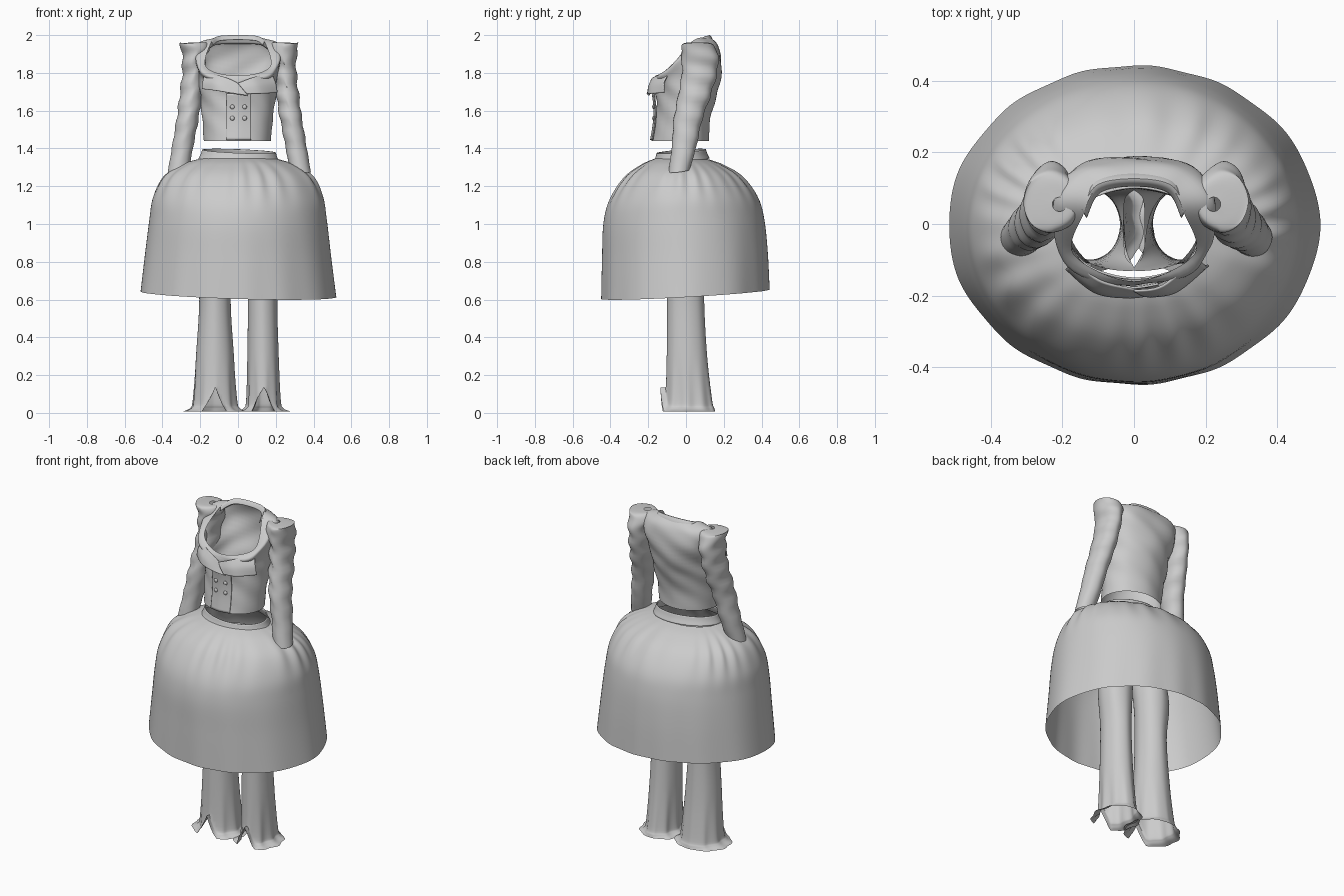
import bpy, math
from mathutils import Vector

if "Cube" in bpy.data.objects:
    bpy.data.objects.remove(bpy.data.objects["Cube"])

cloth = bpy.data.materials.new("grey_cloth")
cloth.use_nodes = True
cloth.diffuse_color = (0.6, 0.6, 0.6, 1)
bsdf = cloth.node_tree.nodes["Principled BSDF"]
bsdf.inputs["Base Color"].default_value = cloth.diffuse_color
bsdf.inputs["Roughness"].default_value = 0.8


def smooth_path(pts, steps, closed):
    """Resample a list of points with a Catmull-Rom spline."""
    pts, n, out = [Vector(p) for p in pts], len(pts), []
    get = (lambda i: pts[i % n]) if closed else (lambda i: pts[max(0, min(n - 1, i))])
    for i in range(n if closed else n - 1):
        a, b, c, d = (get(i + k) for k in (-1, 0, 1, 2))
        for s in range(steps):
            t = s / steps
            out.append(0.5 * (2 * b + (c - a) * t + (2 * a - 5 * b + 4 * c - d) * t ** 2
                              + (3 * b - a - 3 * c + d) * t ** 3))
    return out if closed else out + [pts[-1]]


def loft(name, rings, around=8, along=5, closed=True, warp=None, thickness=0):
    """Skin a smooth surface through rings of matching control points."""
    rows = [smooth_path(r, around, closed) for r in rings]
    cols = [smooth_path(c, along, False) for c in zip(*rows)]
    n, m = len(cols), len(cols[0])
    verts = [warp(p, i / n, j / (m - 1)) if warp else p
             for i, c in enumerate(cols) for j, p in enumerate(c)]
    faces = [(i * m + j, (i + 1) % n * m + j, (i + 1) % n * m + j + 1, i * m + j + 1)
             for i in range(n if closed else n - 1) for j in range(m - 1)]
    mesh = bpy.data.meshes.new(name)
    mesh.from_pydata(verts, [], faces)
    mesh.materials.append(cloth)
    obj = bpy.data.objects.new(name, mesh)
    bpy.context.collection.objects.link(obj)
    if thickness:
        mod = obj.modifiers.new("Thickness", "SOLIDIFY")
        mod.thickness, mod.offset = thickness, 0
    bpy.ops.object.select_all(action="DESELECT")
    obj.select_set(True)
    bpy.context.view_layer.objects.active = obj
    bpy.ops.object.shade_smooth_by_angle(angle=math.radians(50))
    return obj


def oval(cx, cy, z, rx, ry, start=0, count=8, lean=(0, 0)):
    """Ring from the front (-y) round through +x; lean tilts z over x and y."""
    pts = []
    for k in range(count):
        a = start + math.tau * k / count
        x, y = rx * math.sin(a), -ry * math.cos(a)
        pts.append((cx + x, cy + y, z + lean[0] * x + lean[1] * y))
    return pts


def symmetric(half):
    """Complete a ring from its +x half, front to back."""
    return half + [(-x, y, z) for x, y, z in half[-2:0:-1]]


# Gathered skirt with soft pleats fading from waist, and fluted hem
def pleats(p, u, v):
    a = u * math.tau
    gather = math.exp(-((v - 0.3) / 0.17) ** 2)
    fold = math.sin(23 * a + 2 * math.sin(3 * a)) * (0.6 + 0.4 * math.sin(5 * a))
    flute = math.sin(13 * a + 2 * math.sin(2 * a)) * max(0, v - 0.6)
    s = 1 + 0.022 * gather * fold + 0.012 * flute
    return Vector((p.x * s, p.y * s, p.z))


skirt_profile = [(1.345, -.025, .205, .14), (1.315, -.02, .30, .215), (1.25, -.015, .395, .31),
                 (1.14, -.013, .45, .39), (1.02, -.012, .47, .425), (0.84, -.006, .492, .438),
                 (0.628, -.003, .518, .445)]
loft("skirt", [oval(0, cy, z, rx, ry, count=16, lean=(-.03 * (i > 4), .033 * i / 3 - .01))
               for i, (z, cy, rx, ry) in enumerate(skirt_profile)],
     around=14, along=6, warp=pleats)
loft("waistband", [oval(.005, -.025, z, rx, ry, lean=(-.04, .08))
                   for z, rx, ry in ((1.335, .212, .147), (1.36, .2, .135), (1.385, .192, .127))],
     along=3, thickness=.006)


# Jacket body with an open neckline
def creases(p, u, v):
    a = u * math.tau
    d = .004 * math.sin(5 * a + 45 * p.z) * math.sin(math.pi * v)
    return p + Vector((math.sin(a), -math.cos(a), 0)) * d


neck = [(0, -.16, 1.785), (.168, -.085, 1.83), (.14, .03, 1.965), (.10, .10, 1.99), (0, .118, 1.995)]
loft("jacket_body", [
    oval(-.003, -.03, 1.44, .178, .152), oval(-.003, -.02, 1.54, .185, .146),
    oval(0, -.002, 1.65, .197, .155), oval(0, .004, 1.74, .205, .175),
    symmetric([(0, -.17, 1.765), (.18, -.12, 1.79), (.22, .05, 1.88), (.16, .16, 1.87), (0, .188, 1.85)]),
    symmetric([(0, -.165, 1.778), (.185, -.10, 1.82), (.22, .05, 1.95), (.14, .15, 1.95), (0, .165, 1.95)]),
    symmetric(neck)], warp=creases)

# Standing collar around the back of the neck
back_neck = symmetric(neck)[2:7]
loft("collar", [[(x * 1.12, y + .03, z - .04) for x, y, z in back_neck],
                [(x * 1.03, y + .008, z + .003) for x, y, z in back_neck],
                [(x * .95, y - .012, z - .02) for x, y, z in back_neck]],
     closed=False, along=4, thickness=.004)

# Crossed lapels folded over the chest
loft("right_lapel", [
    [(-.175, -.09, 1.80), (-.10, -.155, 1.785), (-.01, -.18, 1.75), (.055, -.19, 1.69)],
    [(-.185, -.12, 1.755), (-.11, -.18, 1.745), (-.02, -.195, 1.715), (.052, -.195, 1.685)],
    [(-.19, -.125, 1.715), (-.11, -.19, 1.705), (-.02, -.205, 1.69), (.05, -.198, 1.68)]],
     closed=False, thickness=.006)
loft("left_lapel", [
    [(0, -.186, 1.745), (.08, -.172, 1.775), (.175, -.09, 1.80)],
    [(.02, -.198, 1.72), (.10, -.187, 1.735), (.198, -.115, 1.75)],
    [(.045, -.203, 1.69), (.12, -.188, 1.69), (.208, -.115, 1.695)]],
     closed=False, thickness=.006)

# Overlapping front edge and buttons
loft("front_overlap", [[(-.06, -.168 + dy, z), (0, -.178 + dy, z), (.068, -.168 + dy, z)]
                       for z, dy in ((1.69, 0), (1.62, .008), (1.54, .006), (1.445, -.009))],
     closed=False, thickness=.006)
for z in (1.62, 1.56):
    for x in (-.03, .035):
        bpy.ops.mesh.primitive_uv_sphere_add(segments=12, ring_count=8, radius=.012,
                                             location=(x, -.172, z))
        button = bpy.context.object
        button.name = "button"
        button.scale.y = .6
        button.data.materials.append(cloth)
        bpy.ops.object.shade_smooth()


# Sleeves with squared shoulders
def sleeve_folds(p, u, v):
    return p + Vector((.005, .004, 0)) * math.sin(60 * p.z + 5 * u) * math.sin(math.pi * v)


sleeve = [(.215, .055, 1.962, .02, .02, 0), (.235, .06, 1.957, .07, .07, 0), (.235, .065, 1.935, .078, .09, .25),
          (.24, .075, 1.88, .062, .097, 0), (.245, .07, 1.79, .058, .092, 0), (.257, .042, 1.67, .06, .085, 0),
          (.275, .01, 1.55, .058, .075, 0), (.30, -.01, 1.41, .056, .065, 0), (.323, -.037, 1.28, .056, .056, -.1)]
for side, name in ((1, "left_sleeve"), (-1, "right_sleeve")):
    loft(name, [oval(side * x + .007, y, z, side * rx, ry, lean=(side * tilt, .12 if z < 1.3 else 0))
                for x, y, z, rx, ry, tilt in sleeve], around=5, warp=sleeve_folds)

# Trousers: each half runs from waist and crotch seam down to a slit, flared hem
legs = (("left_leg", 1, .13, .135, .078, .088), ("right_leg", -1, .122, .122, .083, .118))
for name, side, upper, lower, slim, flare in legs:
    top = [(0, -.13, 1.24), (.12, -.11, 1.24), (.18, -.015, 1.24), (.12, .08, 1.24),
           (0, .10, 1.24), (.025, .07, 1.08), (.03, -.01, 1.0), (.025, -.09, 1.08)]
    rings = [[(side * x, y, z) for x, y, z in top]]
    for z, t, widen, cy, ry in ((.9, 0, .012, -.005, .105), (.6, 0, 0, -.002, .098), (.3, .5, 0, .005, .107),
                                (.07, .95, .0, .014, .124), (.025, 1, .012, .012, .138), (.008, 1, .05, .01, .145)):
        cx = upper + (lower - upper) * t
        r = slim + (flare - slim) * t + widen
        rings.append(oval(side * cx, cy, z, side * r, ry, start=-math.pi / 4))

    def hem_slit(p, u, v, centre=side * lower):
        if p.z < .15 and p.y < 0:
            lift = .135 * max(0, 1 - abs(p.x - centre) / .065)
            p.z = max(p.z, lift)
        if p.z < .3:
            p.x += .006 * math.sin(9 * math.tau * u) * (1 - p.z / .3)
        return p

    loft(name, rings, around=8, warp=hem_slit)
